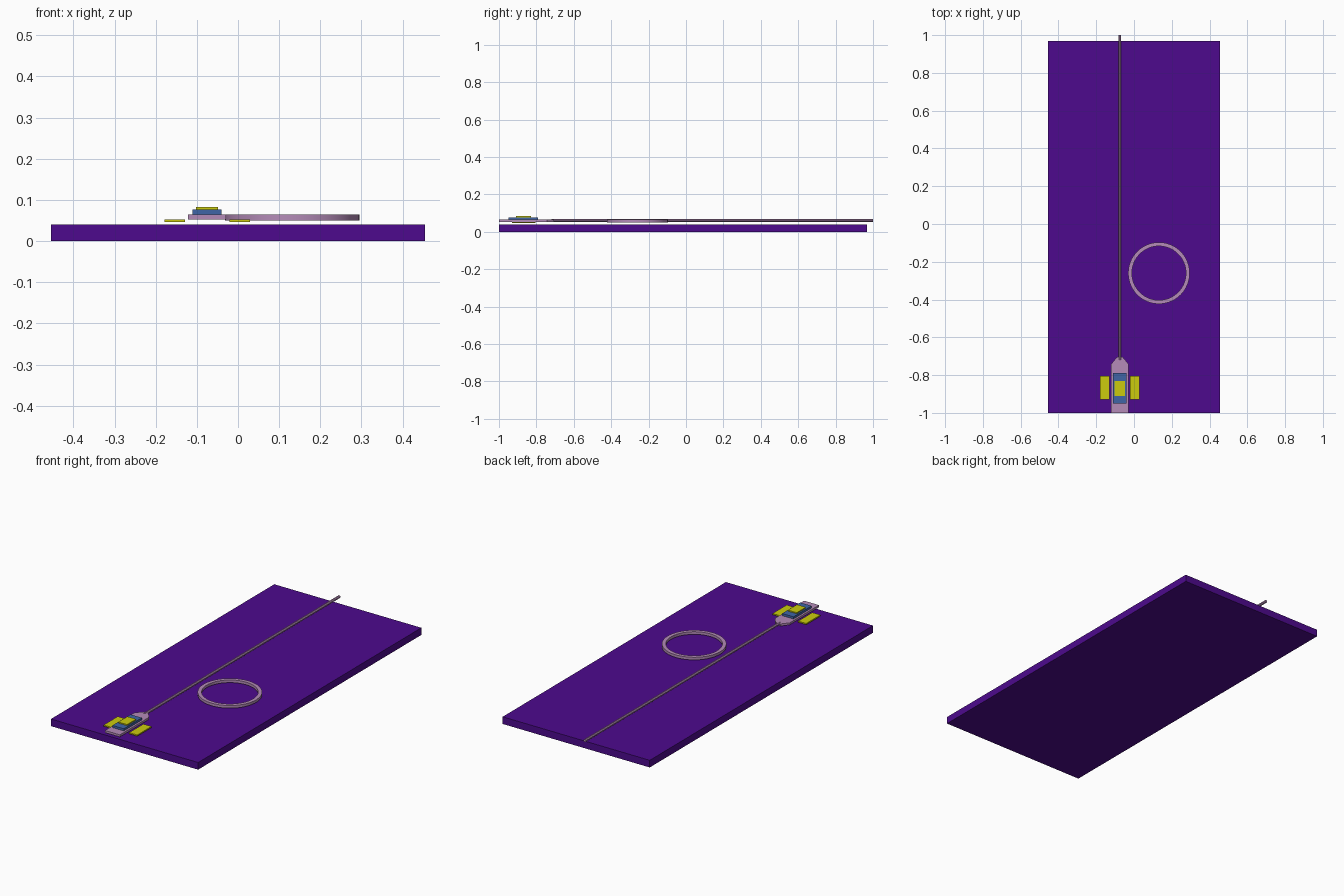
import bpy, bmesh, math
from mathutils import Matrix

cube = bpy.data.objects.get("Cube")
if cube:
    bpy.data.objects.remove(cube, do_unlink=True)


def material(name, color):
    m = bpy.data.materials.new(name)
    m.use_nodes = True
    m.diffuse_color = (*color, 1)
    m.node_tree.nodes["Principled BSDF"].inputs["Base Color"].default_value = (*color, 1)
    return m


purple = material("deep purple", (0.075, 0.003, 0.27))
mauve = material("mauve", (0.46, 0.26, 0.48))
yellow = material("yellow", (0.60, 0.60, 0.004))
blue = material("blue", (0.05, 0.13, 0.38))


def finish(bm, name, mat):
    bmesh.ops.recalc_face_normals(bm, faces=bm.faces)
    mesh = bpy.data.meshes.new(name)
    bm.to_mesh(mesh)
    bm.free()
    mesh.materials.append(mat)
    obj = bpy.data.objects.new(name, mesh)
    bpy.context.collection.objects.link(obj)
    return obj


def prism(name, outline, z0, z1, mat):
    """Extrude a flat outline from z0 up to z1."""
    bm = bmesh.new()
    face = bm.faces.new([bm.verts.new((x, y, z0)) for x, y in outline])
    ext = bmesh.ops.extrude_face_region(bm, geom=[face])
    top = [v for v in ext["geom"] if isinstance(v, bmesh.types.BMVert)]
    bmesh.ops.translate(bm, verts=top, vec=(0, 0, z1 - z0))
    return finish(bm, name, mat)


def box(name, cx, cy, w, d, z0, z1, mat):
    outline = [(cx + sx * w / 2, cy + sy * d / 2)
               for sx, sy in ((-1, -1), (1, -1), (1, 1), (-1, 1))]
    return prism(name, outline, z0, z1, mat)


AXIS = -0.075     # centre line of the small craft

# Base slab
box("base_slab", 0, -0.016, 0.908, 1.968, 0, 0.04, purple)

# Craft hull with tapered nose
half = [(0.046, -1.0), (0.046, -0.742), (0.016, -0.705)]
hull = [(AXIS + x, y) for x, y in half] + [(AXIS - x, y) for x, y in reversed(half)]
prism("hull", hull, 0.053, 0.065, mauve)

# Stacked cabin and roof
box("cabin", AXIS, -0.87, 0.07, 0.16, 0.065, 0.077, blue)
box("cabin_roof", AXIS, -0.87, 0.054, 0.08, 0.077, 0.083, yellow)

# Side pods
for side, sign in (("right", -1), ("left", 1)):
    box(side + "_pod", AXIS + sign * 0.079, -0.867, 0.05, 0.125, 0.046, 0.053, yellow)

# Long rod running out past the slab
bm = bmesh.new()
bmesh.ops.create_cone(bm, cap_ends=True, segments=8, radius1=0.008, radius2=0.008,
                      depth=1.72,
                      matrix=Matrix.Translation((AXIS, 0.14, 0.06))
                      @ Matrix.Rotation(math.pi / 2, 4, "X")
                      @ Matrix.Rotation(math.pi / 8, 4, "Z"))
finish(bm, "long_rod", mauve)

# Flat-walled ring
SEGMENTS = 64
bm = bmesh.new()
profile = [(0.143, 0.05), (0.163, 0.05), (0.163, 0.065), (0.143, 0.065)]
verts = [bm.verts.new((r, 0, z)) for r, z in profile]
edges = [bm.edges.new((verts[i], verts[(i + 1) % 4])) for i in range(4)]
bmesh.ops.spin(bm, geom=verts + edges, cent=(0, 0, 0), axis=(0, 0, 1),
               angle=2 * math.pi, steps=SEGMENTS, use_duplicate=False)
bmesh.ops.remove_doubles(bm, verts=bm.verts, dist=0.0005)
ring = finish(bm, "ring", mauve)
ring.location = (0.132, -0.26, 0)

bpy.ops.object.select_all(action="DESELECT")
ring.select_set(True)
bpy.context.view_layer.objects.active = ring
bpy.ops.object.shade_smooth_by_angle(angle=math.radians(30))
